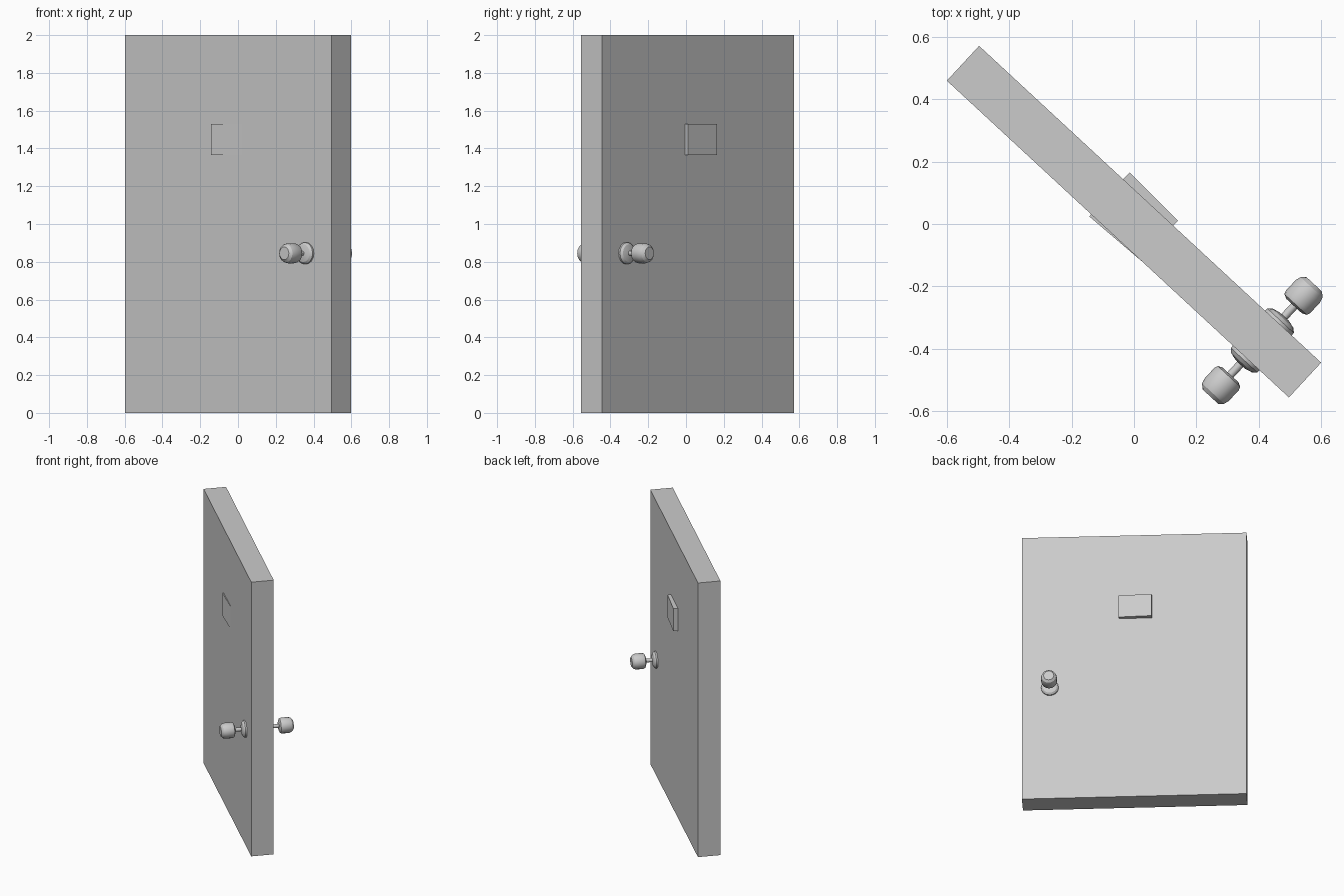
import bpy, bmesh
from math import radians, cos, sin, pi
from mathutils import Matrix

if "Cube" in bpy.data.objects:
    bpy.data.objects.remove(bpy.data.objects["Cube"])

ANGLE = radians(-42.8)          # the door stands turned about z
DOOR = Matrix.Translation((0, 0.0075, 0)) @ Matrix.Rotation(ANGLE, 4, 'Z')


def finish(name, bm, matrix):
    bmesh.ops.recalc_face_normals(bm, faces=bm.faces)
    mesh = bpy.data.meshes.new(name)
    bm.to_mesh(mesh)
    bm.free()
    obj = bpy.data.objects.new(name, mesh)
    obj.matrix_world = matrix
    bpy.context.collection.objects.link(obj)
    return obj


def box(name, size, matrix):
    bm = bmesh.new()
    bmesh.ops.create_cube(bm, size=1)
    bmesh.ops.scale(bm, vec=size, verts=bm.verts)
    return finish(name, bm, matrix)


def lathe(name, profile, matrix, sides=16):
    """Closed turned solid from (radius, height) points around local z."""
    bm = bmesh.new()
    rings = [[bm.verts.new((r * cos(2 * pi * i / sides), r * sin(2 * pi * i / sides), h))
              for i in range(sides)] for r, h in profile]
    for a, b in zip(rings, rings[1:]):
        for i in range(sides):
            j = (i + 1) % sides
            bm.faces.new((a[i], a[j], b[j], b[i]))
    bm.faces.new(rings[0])
    bm.faces.new(rings[-1])
    obj = finish(name, bm, matrix)
    bpy.ops.object.select_all(action='DESELECT')
    obj.select_set(True)
    bpy.context.view_layer.objects.active = obj
    bpy.ops.object.shade_smooth_by_angle(angle=radians(30))
    return obj


# Door slab
box("door_slab", (1.493, 0.152, 2.0), DOOR @ Matrix.Translation((0, 0, 1)))

# Peephole plates, each slightly askew to the slab; (face centre, turn, inward side)
for name, (x, y), turn, inward in (("back_plate", (0.064, 0.088), -45, -1),
                                   ("front_plate", (-0.06, -0.047), -40.5, 1)):
    box(name, (0.219, 0.06, 0.165),
        Matrix.Translation((x, y, 1.447)) @ Matrix.Rotation(radians(turn), 4, 'Z')
        @ Matrix.Translation((0, inward * 0.03, 0)))

# Rosette, stem and knob on both faces; heights measured from the slab's middle
ROSETTE = [(0.058, 0.07), (0.058, 0.086), (0.047, 0.097), (0.02, 0.104)]
STEM = [(0.013, 0.09), (0.013, 0.165)]
KNOB = [(0.034, 0.150), (0.049, 0.157), (0.053, 0.168), (0.053, 0.215),
        (0.048, 0.232), (0.034, 0.245)]
for side, tilt in (("front", 90), ("back", -90)):
    axis = DOOR @ Matrix.Translation((0.56, 0, 0.845)) @ Matrix.Rotation(radians(tilt), 4, 'X')
    for part, profile in (("rosette", ROSETTE), ("stem", STEM), ("knob", KNOB)):
        lathe(f"{side}_{part}", profile, axis)
